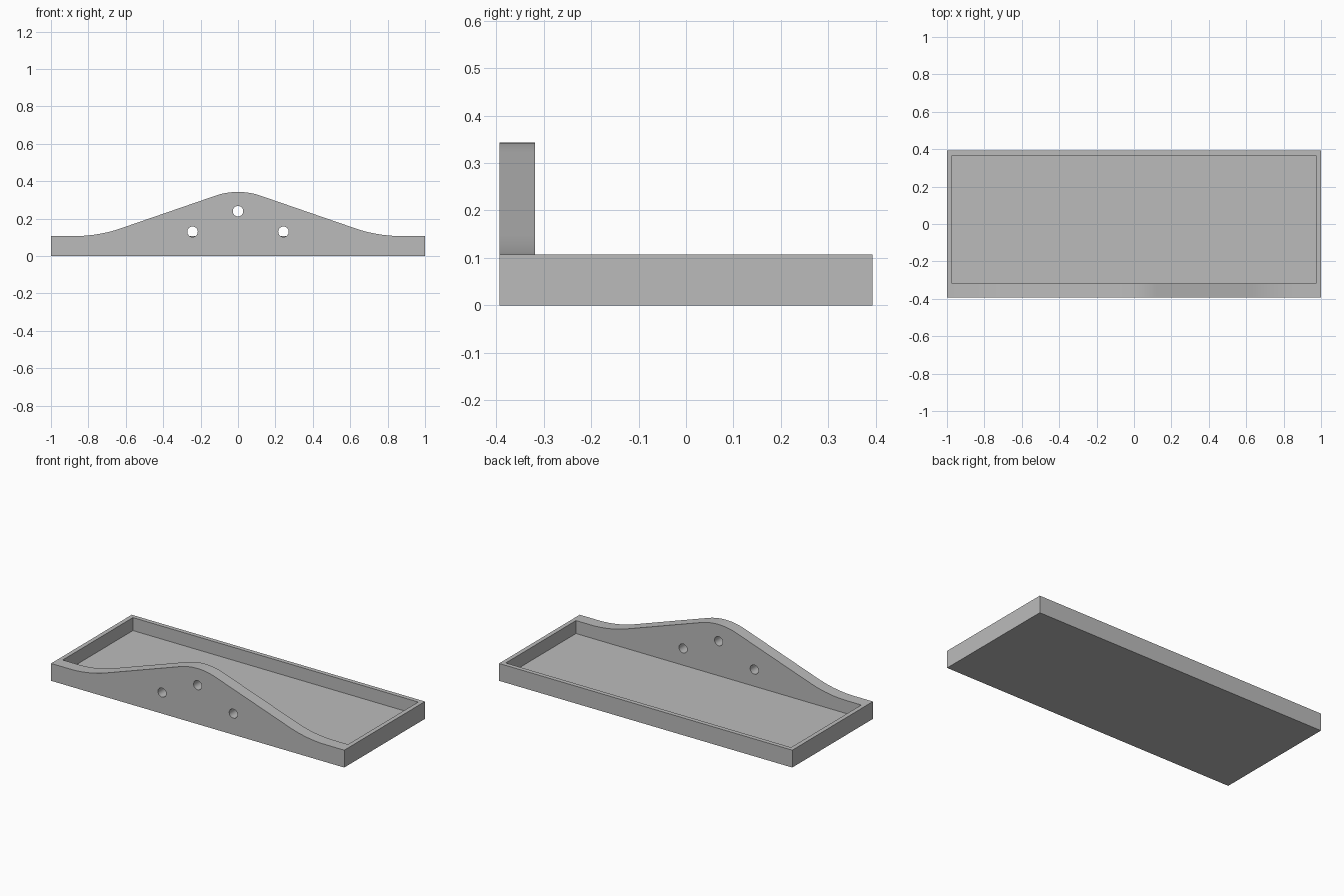
import bpy
import bmesh
from math import atan, sin, cos, tan, pi

cube = bpy.data.objects.get("Cube")
if cube:
    bpy.data.objects.remove(cube)

HALF_X, HALF_Y = 1.0, 0.393
RIM, PEAK, FLOOR = 0.107, 0.343, 0.027
WALL, FRONT = 0.027, 0.075
SLOPE = atan(0.345)
TOP_R, FOOT_R = 0.37, 0.76

grey = bpy.data.materials.new("mid_grey")
grey.use_nodes = True
colour = (0.5, 0.5, 0.5, 1)
grey.diffuse_color = colour
grey.node_tree.nodes["Principled BSDF"].inputs["Base Color"].default_value = colour


def prism(name, outline, y0, y1):
    """Extrude an x-z outline from y0 to y1."""
    bm = bmesh.new()
    face = bm.faces.new([bm.verts.new((x, y0, z)) for x, z in outline])
    grown = bmesh.ops.extrude_face_region(bm, geom=[face])["geom"]
    moved = [v for v in grown if isinstance(v, bmesh.types.BMVert)]
    bmesh.ops.translate(bm, verts=moved, vec=(0, y1 - y0, 0))
    bmesh.ops.recalc_face_normals(bm, faces=bm.faces)
    mesh = bpy.data.meshes.new(name)
    bm.to_mesh(mesh)
    bm.free()
    mesh.materials.append(grey)
    obj = bpy.data.objects.new(name, mesh)
    bpy.context.collection.objects.link(obj)
    return obj


def rectangle(half, z0, z1):
    return [(-half, z0), (half, z0), (half, z1), (-half, z1)]


def circle(x, z, r, n=32):
    return [(x + r * cos(2 * pi * i / n), z + r * sin(2 * pi * i / n)) for i in range(n)]


def combine(target, helper, operation):
    """Apply a boolean and remove the helper."""
    helper.hide_render = True
    mod = target.modifiers.new(helper.name, 'BOOLEAN')
    mod.object, mod.operation, mod.solver = helper, operation, 'EXACT'
    bpy.context.view_layer.objects.active = target
    bpy.ops.object.modifier_apply(modifier=mod.name)
    bpy.data.objects.remove(helper)


# Wavy front panel: crest arc, straight slope, foot arc, flat end
STEPS = 12
angles = [SLOPE * i / STEPS for i in range(STEPS + 1)]
apex = PEAK + TOP_R * (1 / cos(SLOPE) - 1)
foot_x = (apex - RIM) / tan(SLOPE) + FOOT_R * tan(SLOPE / 2)
half = [(TOP_R * sin(a), PEAK - TOP_R * (1 - cos(a))) for a in angles]
half += [(foot_x - FOOT_R * sin(a), RIM + FOOT_R * (1 - cos(a))) for a in reversed(angles)]
half += [(HALF_X, RIM), (HALF_X, 0)]
outline = [(-x, z) for x, z in reversed(half[1:])] + half
tray = prism("tray_with_wavy_front", outline, -HALF_Y, FRONT - HALF_Y)

# Low tray body behind the panel
body = prism("tray_body", rectangle(HALF_X, 0, RIM), FRONT - HALF_Y, HALF_Y)
combine(tray, body, 'UNION')

# Recess
recess = prism("recess_cutter", rectangle(HALF_X - WALL, FLOOR, 0.6),
               FRONT - HALF_Y, HALF_Y - WALL)
combine(tray, recess, 'DIFFERENCE')

# Three round holes through the panel
for x, z in ((0, 0.24), (-0.243, 0.13), (0.243, 0.13)):
    hole = prism("hole_cutter", circle(x, z, 0.028), -0.5, -0.25)
    combine(tray, hole, 'DIFFERENCE')

# Merge flat regions and smooth the curves
bm = bmesh.new()
bm.from_mesh(tray.data)
bmesh.ops.remove_doubles(bm, verts=bm.verts, dist=0.0001)
bmesh.ops.dissolve_limit(bm, angle_limit=0.002, verts=bm.verts, edges=bm.edges)
bm.to_mesh(tray.data)
bm.free()
bpy.ops.object.select_all(action='DESELECT')
tray.select_set(True)
bpy.context.view_layer.objects.active = tray
bpy.ops.object.shade_smooth_by_angle(angle=0.5)
